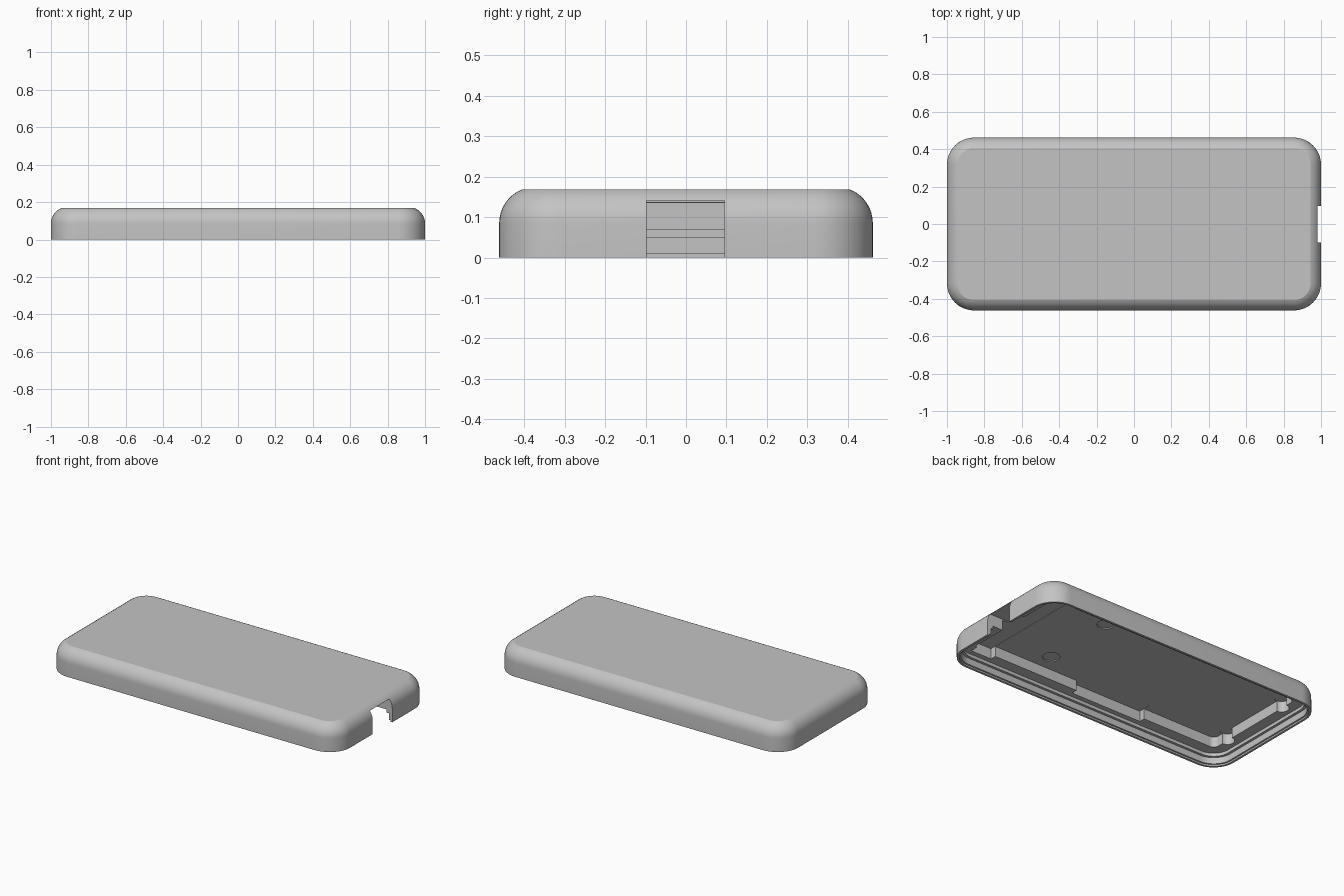
import bpy, bmesh, math
from mathutils import Matrix

if "Cube" in bpy.data.objects:
    bpy.data.objects.remove(bpy.data.objects["Cube"])

HX, HY, H, R = 1.0, 0.462, 0.168, 0.145   # half length, half width, height, corner radius
CEIL, LEDGE = 0.135, 0.07                 # inner ceiling and ledge heights

grey = bpy.data.materials.new("light_grey")
grey.diffuse_color = (0.55, 0.55, 0.55, 1)
grey.use_nodes = True
grey.node_tree.nodes["Principled BSDF"].inputs["Base Color"].default_value = grey.diffuse_color


def make_object(name, bm):
    bmesh.ops.recalc_face_normals(bm, faces=bm.faces)
    mesh = bpy.data.meshes.new(name)
    bm.to_mesh(mesh)
    bm.free()
    mesh.materials.append(grey)
    ob = bpy.data.objects.new(name, mesh)
    bpy.context.collection.objects.link(ob)
    return ob


def rounded_loop(bm, inset, z, steps=12):
    """Rounded rectangle of vertices, moved inward by inset."""
    r = max(R - inset, 0.035)
    cx, cy = HX - inset - r, HY - inset - r
    verts = []
    for q, (sx, sy) in enumerate([(1, 1), (-1, 1), (-1, -1), (1, -1)]):
        for i in range(steps + 1):
            a = math.pi / 2 * (q + i / steps)
            verts.append(bm.verts.new((sx * cx + r * math.cos(a), sy * cy + r * math.sin(a), z)))
    return verts


def box(x0, x1, y0, y1, z0, z1):
    bm = bmesh.new()
    bmesh.ops.create_cube(bm, size=1)
    for v in bm.verts:
        v.co = [lo + (c + 0.5) * (hi - lo)
                for c, lo, hi in zip(v.co, (x0, y0, z0), (x1, y1, z1))]
    return make_object("cutter", bm)


def cylinder(x, y, r, z0, z1):
    bm = bmesh.new()
    bmesh.ops.create_cone(bm, cap_ends=True, segments=32, radius1=r, radius2=r, depth=z1 - z0,
                          matrix=Matrix.Translation((x, y, (z0 + z1) / 2)))
    return make_object("cutter", bm)


# Shell section: rounded shoulder, outer wall, stepped lip, ledge, cavity wall
arc_r, arc_z, arc_end = 0.09, 0.085, math.radians(67.3)
section = []
for i in range(9):
    a = arc_end * (1 - i / 8)
    section.append((arc_r * (1 - math.cos(a)), arc_z + arc_r * math.sin(a)))
section[0] = (section[0][0], H)
section += [(0, 0), (0.014, 0), (0.014, 0.01), (0.024, 0.01), (0.024, 0.05),
            (0.04, 0.05), (0.04, LEDGE), (0.11, LEDGE), (0.11, CEIL)]

bm = bmesh.new()
loops = [rounded_loop(bm, *p) for p in section]
for a, b in zip(loops, loops[1:]):
    n = len(a)
    for i in range(n):
        bm.faces.new((a[i], a[(i + 1) % n], b[(i + 1) % n], b[i]))
bm.faces.new(loops[0])
bm.faces.new(loops[-1])
shell = make_object("case_shell", bm)

# Connector opening, side pocket and wider bay at the connector end
cutters = [box(0.84, 1.1, -0.098, 0.095, -0.1, 0.141),
           box(-0.37, 0.13, -0.39, -0.3, 0.06, CEIL + 0.001),
           box(0.73, 0.875, -0.39, 0.39, 0.06, CEIL + 0.0015)]
# Round recesses in the ceiling and at the closed end
for s in (-1, 1):
    cutters.append(cylinder(0.41, s * 0.24, 0.05, 0.1, 0.141))
    cutters.append(cylinder(-0.89, s * 0.24, 0.042, 0.06, 0.138))

bpy.context.view_layer.objects.active = shell
shell.select_set(True)
for c in cutters:
    c.hide_render = True
    m = shell.modifiers.new("cut", 'BOOLEAN')
    m.operation, m.solver, m.object = 'DIFFERENCE', 'EXACT', c
    bpy.ops.object.modifier_apply(modifier=m.name)
    bpy.data.objects.remove(c, do_unlink=True)

bpy.ops.object.shade_smooth_by_angle(angle=math.radians(20))
